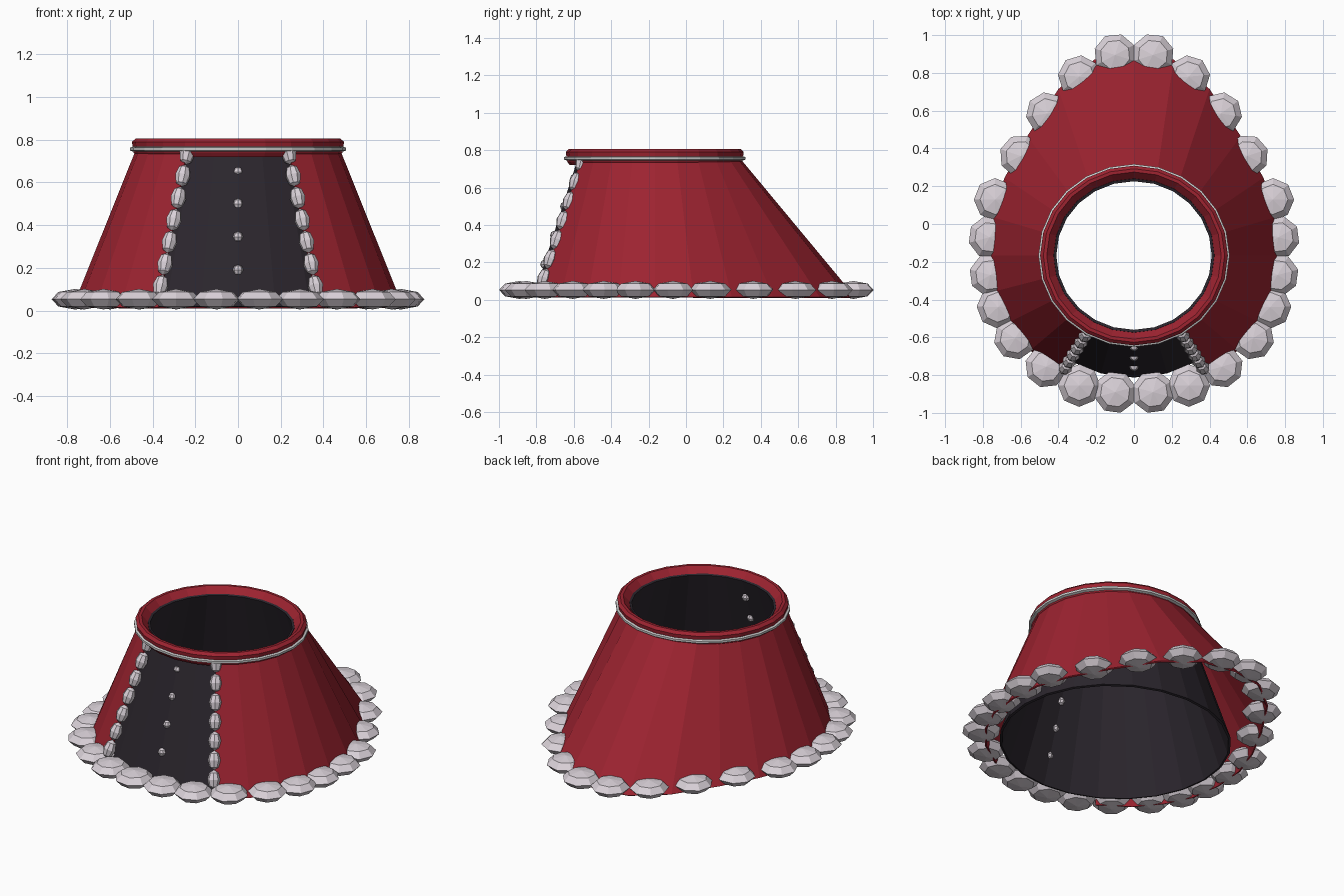
import bpy, bmesh
from math import sin, cos, pi
from mathutils import Vector, Matrix

if "Cube" in bpy.data.objects:
    bpy.data.objects.remove(bpy.data.objects["Cube"])

SIDES = 24
CY = -0.167   # y of the waist centre
FLAT = 0.957  # front-to-back squash of the waist


def material(name, rgb):
    m = bpy.data.materials.new(name)
    m.diffuse_color = (*rgb, 1)
    m.use_nodes = True
    m.node_tree.nodes["Principled BSDF"].inputs["Base Color"].default_value = m.diffuse_color
    return m


RED = material("red_cloth", (0.34, 0.017, 0.03))
DARK = material("dark_cloth", (0.024, 0.019, 0.026))
FUR = material("pale_fur", (0.70, 0.64, 0.69))
SILVER = material("silver", (0.60, 0.60, 0.62))


def finish(name, bm, mat):
    bmesh.ops.recalc_face_normals(bm, faces=bm.faces)
    me = bpy.data.meshes.new(name)
    bm.to_mesh(me)
    bm.free()
    ob = bpy.data.objects.new(name, me)
    me.materials.append(mat)
    bpy.context.collection.objects.link(ob)
    return ob


def waist(k, r):
    a = 2 * pi * k / SIDES
    return (r * sin(a), CY - r * FLAT * cos(a))


def panels(name, lower, upper, z0, z1, closed, thick, mat):
    # Flat cloth panels seamed side by side, each with its own edges
    bm = bmesh.new()
    n = len(lower)
    for i in range(n if closed else n - 1):
        j = (i + 1) % n
        quad = [(*lower[i], z0), (*lower[j], z0), (*upper[j], z1), (*upper[i], z1)]
        bm.faces.new([bm.verts.new(p) for p in quad])
    me = bpy.data.meshes.new(name)
    bm.to_mesh(me)
    bm.free()
    me.materials.append(mat)
    ob = bpy.data.objects.new(name, me)
    bpy.context.collection.objects.link(ob)
    s = ob.modifiers.new("thickness", 'SOLIDIFY')
    s.thickness = thick
    s.offset = -1


def lathe(name, profile, mat):
    bm = bmesh.new()
    rings = [[bm.verts.new((*waist(k, r), z)) for r, z in profile] for k in range(SIDES)]
    m = len(profile)
    for k in range(SIDES):
        a, b = rings[k], rings[(k + 1) % SIDES]
        for i in range(m):
            j = (i + 1) % m
            bm.faces.new((a[i], b[i], b[j], a[j]))
    return finish(name, bm, mat)


def beads(name, mats, mat, u=8, v=4):
    bm = bmesh.new()
    for m in mats:
        bmesh.ops.create_uvsphere(bm, u_segments=u, v_segments=v, radius=1, matrix=m)
    return finish(name, bm, mat)


# Egg-shaped hem outline, front centre to back centre, then mirrored
hem = [(0, -0.82), (0.18, -0.82), (0.375, -0.79), (0.55, -0.67), (0.67, -0.525),
       (0.75, -0.36), (0.775, CY), (0.76, 0.04), (0.685, 0.245), (0.565, 0.465),
       (0.40, 0.715), (0.21, 0.87), (0, 0.905)]
full = hem + [(-x, y) for x, y in hem[-2:0:-1]]

# Red cloak, open over the front four panels
cloak = range(2, SIDES - 1)
panels("cloak", [full[k] for k in cloak], [waist(k, 0.478) for k in cloak],
       0.015, 0.755, False, 0.01, RED)

# Dark round underskirt, seen through the front opening
ring = range(SIDES)
panels("underskirt", [waist(k, 0.675) for k in ring], [waist(k, 0.425) for k in ring],
       0.02, 0.77, True, 0.014, DARK)

# Waistband and its silver piping
lathe("waistband", [(0.475, 0.72), (0.49, 0.74), (0.497, 0.79), (0.48, 0.806),
                    (0.462, 0.806), (0.424, 0.765), (0.43, 0.735)], RED)
lathe("waist_piping", [(0.49, 0.744), (0.506, 0.75), (0.506, 0.763), (0.49, 0.769)], SILVER)

# Fur balls around the hem
half_balls = [(0.10, 0.895), (0.29, 0.78), (0.46, 0.585), (0.60, 0.36), (0.735, 0.13),
              (0.765, -0.07), (0.76, -0.27), (0.72, -0.44), (0.63, -0.605),
              (0.465, -0.755), (0.29, -0.855), (0.10, -0.89)]
mats = []
for x, y in half_balls:
    for s in (1, -1):
        turn = Vector((s * x, y - CY)).angle_signed(Vector((1, 0)))
        mats.append(Matrix.Translation((s * x, y, 0.053)) @ Matrix.Rotation(turn + pi / 8, 4, 'Z')
                    @ Matrix.Diagonal((0.113, 0.113, 0.048, 1)))
beads("hem_fur", mats, FUR)

# Fur beads down both edges of the front opening
top, bottom = Vector((0.238, -0.555, 0.735)), Vector((0.363, -0.76, 0.115))
mats = []
for s in (1, -1):
    a, b = [Vector((s * p.x, p.y, p.z)) for p in (top, bottom)]
    tilt = (a - b).to_track_quat('Z', 'Y').to_matrix().to_4x4()
    for i in range(7):
        mats.append(Matrix.Translation(a.lerp(b, i / 6)) @ tilt
                    @ Matrix.Diagonal((0.037, 0.037, 0.056, 1)))
beads("front_fur_trim", mats, FUR)

# Buttons down the middle of the underskirt
mats = []
for z, inset in ((0.65, 0.016), (0.5, 0.01), (0.345, 0.006), (0.19, 0.003)):
    y = CY - FLAT * (0.675 - (z - 0.02) / 3)
    mats.append(Matrix.Translation((0, y + inset, z)) @ Matrix.Diagonal((0.025, 0.024, 0.025, 1)))
beads("buttons", mats, FUR)
